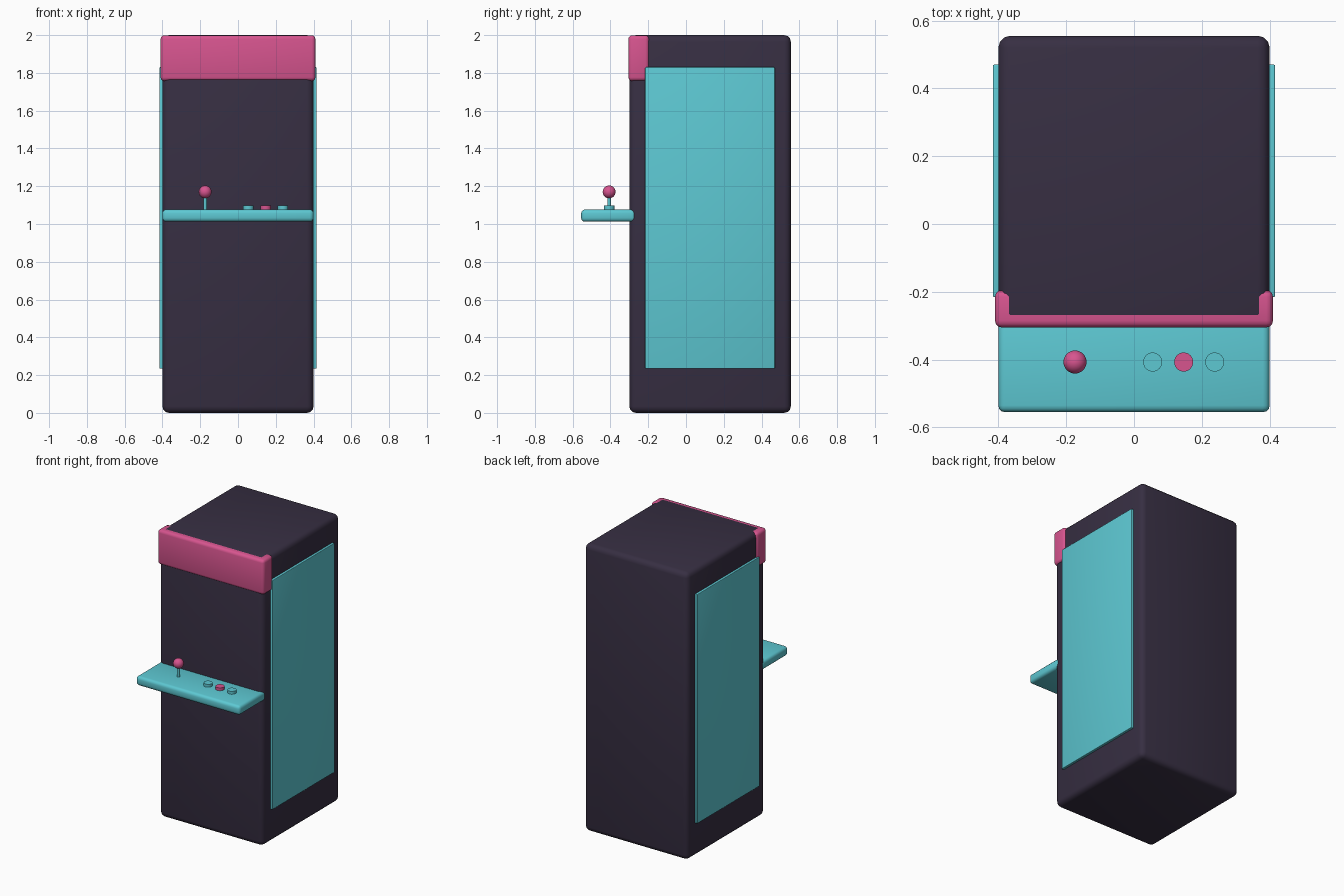
import bpy
import math

if "Cube" in bpy.data.objects:
    bpy.data.objects.remove(bpy.data.objects["Cube"], do_unlink=True)


def material(name, rgb):
    m = bpy.data.materials.new(name)
    m.use_nodes = True
    m.diffuse_color = (*rgb, 1)
    m.node_tree.nodes["Principled BSDF"].inputs["Base Color"].default_value = (*rgb, 1)
    return m


DARK = material("dark purple", (0.038, 0.028, 0.055))
CYAN = material("cyan", (0.11, 0.58, 0.65))
PINK = material("pink", (0.68, 0.09, 0.275))


def finish(name, mat):
    ob = bpy.context.object
    ob.name = name
    ob.data.materials.append(mat)
    bpy.ops.object.shade_smooth_by_angle(angle=math.radians(35))
    return ob


def box(name, mat, low, high, bevel):
    """Bevelled box between two opposite corners."""
    centre = [(a + b) / 2 for a, b in zip(low, high)]
    bpy.ops.mesh.primitive_cube_add(size=1, location=centre)
    ob = bpy.context.object
    ob.scale = [b - a for a, b in zip(low, high)]
    bpy.ops.object.transform_apply(location=False, rotation=False, scale=True)
    mod = ob.modifiers.new("bevel", "BEVEL")
    mod.width = bevel
    mod.segments = 3
    bpy.ops.object.modifier_apply(modifier=mod.name)
    return finish(name, mat)


def rod(name, mat, x, y, bottom, top, radius):
    bpy.ops.mesh.primitive_cylinder_add(
        vertices=32, radius=radius, depth=top - bottom, location=(x, y, (bottom + top) / 2))
    return finish(name, mat)


# Cabinet body and top sign
box("cabinet", DARK, (-0.4, -0.3, 0), (0.4, 0.555, 2), 0.035)
box("marquee", PINK, (-0.41, -0.305, 1.757), (0.41, -0.195, 1.999), 0.02)

# Side art panels
for side, label in ((1, "left"), (-1, "right")):
    xs = sorted((side * 0.39, side * 0.416))
    box(label + "_side_panel", CYAN, (xs[0], -0.216, 0.234), (xs[1], 0.47, 1.83), 0.004)

# Control shelf
box("control_panel", CYAN, (-0.4, -0.555, 1.012), (0.4, -0.265, 1.077), 0.02)

# Joystick
ROW_Y = -0.407
rod("joystick_shaft", CYAN, -0.174, ROW_Y, 1.07, 1.16, 0.009)
bpy.ops.mesh.primitive_uv_sphere_add(
    segments=32, ring_count=16, radius=0.034, location=(-0.174, ROW_Y, 1.17))
finish("joystick_ball", PINK)

# Buttons
for i, mat in enumerate((CYAN, PINK, CYAN)):
    rod(f"button_{i + 1}", mat, 0.055 + i * 0.0915, ROW_Y, 1.07, 1.097, 0.028)
